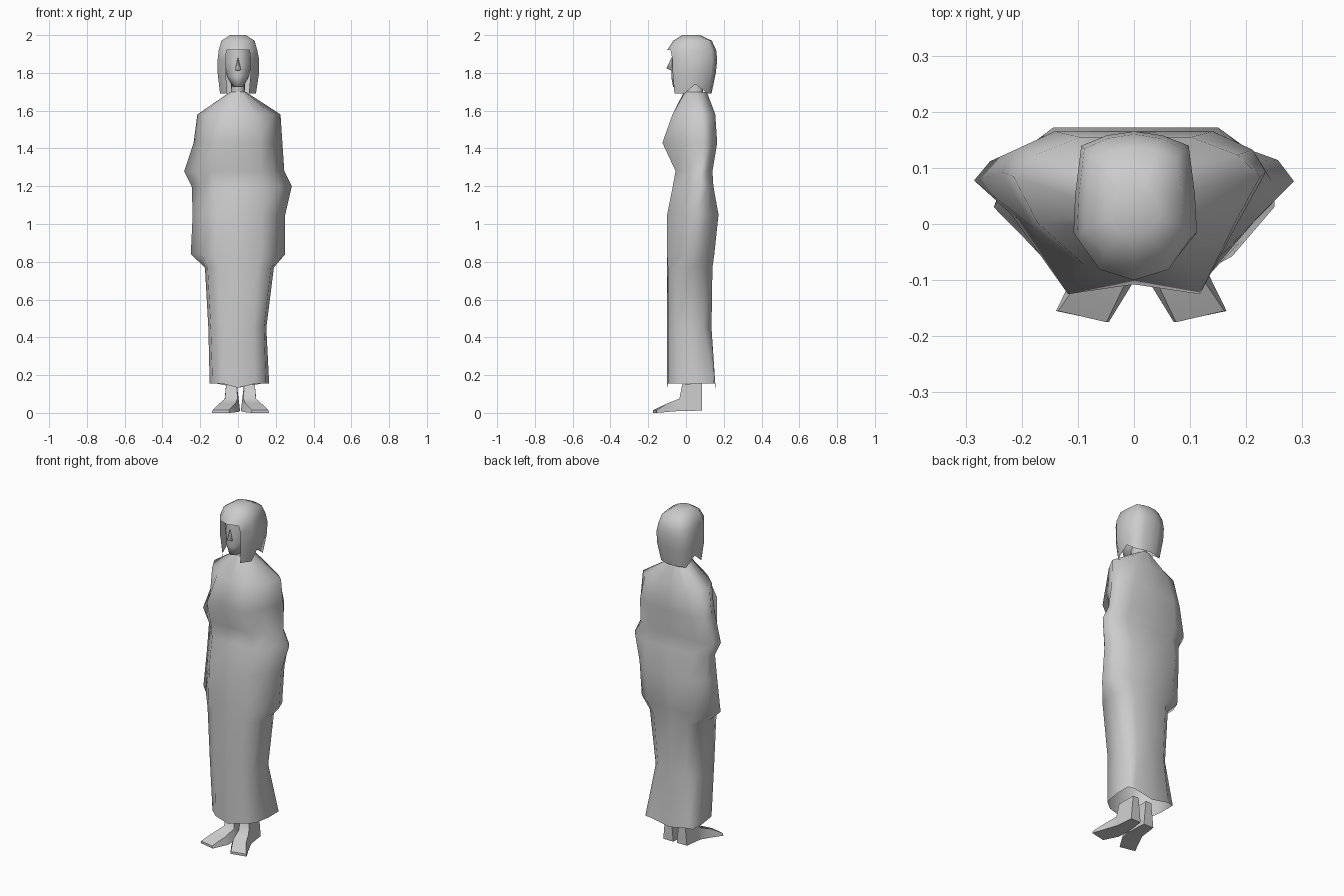
import bpy, bmesh, math

cube = bpy.data.objects.get("Cube")
if cube:
    bpy.data.objects.remove(cube)

grey = bpy.data.materials.new("plain grey")
grey.use_nodes = True
grey.diffuse_color = (0.6, 0.6, 0.6, 1)
grey.node_tree.nodes["Principled BSDF"].inputs["Base Color"].default_value = (0.6, 0.6, 0.6, 1)

# Half sections from front centre to back centre: (side, depth), both -1..1
CLOTH = [(0, -.92), (.5, -1), (.77, -.45), (1, 0), (.9, .55), (.6, 1), (0, 1)]
HEM = [(0, -1), (.55, -.97), (.9, -.66), (1, 0), (1, .93), (.75, 1), (0, 1)]
SKIRT = [(0, -1), (.55, -.97), (.92, -.68), (1, 0), (.9, .6), (.6, 1), (0, 1)]
SHOULDER = [(0, -.9), (.42, -.95), (.8, -.5), (1, 0), (.82, .55), (.45, 1), (0, 1)]
ROUND = [(0, -1), (.45, -.9), (.9, -.45), (1, 0), (.88, .6), (.5, .95), (0, 1)]
BOB = [(0, -1), (.6, -.84), (1, -.35), (.97, .2), (.87, .82), (.45, .95), (0, 1)]


def loft(name, rings, top=True, bottom=True, keep=None, hem=None):
    """Ring: height, right width, left width, front, back, depth fraction of the sides, section."""
    bm = bmesh.new()
    loops = []
    for k, (z, xr, xl, front, back, side, half) in enumerate(rings):
        mid = front + side * (back - front)
        loop = []
        for u, v in half + [(-u, v) for u, v in half[-2:0:-1]]:
            x = u * (xl if u > 0 else xr)
            y = mid + v * ((back - mid) if v > 0 else (mid - front))
            dz = hem(u, v) if hem and k == 0 else 0
            loop.append(bm.verts.new((x, y, z + dz)))
        loops.append(loop)
    n = len(loops[0])
    for k in range(len(loops) - 1):
        for i in range(n):
            j = (i + 1) % n
            if keep is None or keep(k, i):
                bm.faces.new((loops[k][i], loops[k][j], loops[k + 1][j], loops[k + 1][i]))
    if bottom:
        bm.faces.new(loops[0][::-1])
    if top:
        bm.faces.new(loops[-1])
    return finish(name, bm, 80)


def finish(name, bm, angle):
    mesh = bpy.data.meshes.new(name)
    bm.to_mesh(mesh)
    bm.free()
    mesh.materials.append(grey)
    obj = bpy.data.objects.new(name, mesh)
    bpy.context.collection.objects.link(obj)
    bpy.ops.object.select_all(action="DESELECT")
    obj.select_set(True)
    bpy.context.view_layer.objects.active = obj
    bpy.ops.object.shade_smooth_by_angle(angle=math.radians(angle))
    return obj


# Robe with draped sleeves, open at the hem
loft("robe", [
    (.155, .15, .165, -.10, .155, .6, HEM),
    (.45, .157, .15, -.10, .135, .55, SKIRT),
    (.77, .175, .19, -.10, .14, .55, SKIRT),
    (.84, .25, .25, -.10, .15, .52, CLOTH),
    (1.05, .24, .25, -.10, .172, .55, CLOTH),
    (1.20, .245, .285, -.07, .145, .68, CLOTH),
    (1.28, .285, .245, -.055, .14, .68, CLOTH),
    (1.43, .235, .235, -.125, .165, .75, CLOTH),
    (1.58, .215, .225, -.08, .155, .7, SHOULDER),
    (1.70, .04, .04, -.01, .11, .5, ROUND),
], top=False, bottom=False,
    hem=lambda u, v: -.022 if u == 0 else 0)

# Neck
loft("neck", [(1.64, .05, .05, -.01, .10, .5, ROUND), (1.70, .038, .038, -.005, .09, .5, ROUND),
              (1.79, .036, .036, -.02, .08, .5, ROUND)])

# Face with a pointed nose
loft("face", [(1.725, .028, .028, -.068, .04, .5, ROUND), (1.78, .058, .058, -.078, .08, .5, ROUND),
              (1.86, .075, .075, -.075, .10, .5, ROUND), (1.94, .07, .07, -.07, .10, .5, ROUND)])
bm = bmesh.new()
tip, low, high = [bm.verts.new(p) for p in [(0, -.103, 1.825), (0, -.075, 1.81), (0, -.075, 1.885)]]
sides = [bm.verts.new((s * .016, -.072, 1.815)) for s in (-1, 1)]
bm.faces.new((tip, high, sides[0]))
bm.faces.new((tip, sides[1], high))
bm.faces.new((tip, sides[0], low))
bm.faces.new((tip, low, sides[1]))
finish("nose", bm, 80)

# Bobbed hair, with the face opening left out below the fringe
loft("hair", [
    (1.695, .095, .095, -.078, .135, .5, BOB),
    (1.80, .108, .112, -.088, .158, .45, BOB),
    (1.87, .108, .112, -.09, .165, .45, BOB),
    (1.92, .102, .102, -.10, .16, .45, BOB),
    (1.97, .088, .088, -.068, .137, .45, BOB),
    (2.0, .042, .042, -.02, .075, .5, BOB),
], bottom=False, keep=lambda k, i: k > 2 or i not in (0, 11),
    hem=lambda u, v: .045 if abs(u) == .97 else -.005)

# Feet: ankle and wedge-shaped shoe, mirrored about the stance centre
CENTRE = .013
for s, name in ((-1, "right_foot"), (1, "left_foot")):
    bm = bmesh.new()
    # Each station: inner x, outer x, depth, sole height, top height
    stations = [(.012, .078, .085, .012, .16), (.005, .09, -.02, .01, .15),
                (.002, .096, -.035, .01, .075), (.012, .125, -.10, .005, .05),
                (.058, .152, -.165, 0, .014)]
    loops = []
    for inner, outer, y, low, high in stations:
        toe = .02 if y < -.15 else 0
        inset = .014 if high > .04 else .004
        loops.append([bm.verts.new((CENTRE + s * x, yy, z)) for x, yy, z in (
            (inner, y - toe / 2, low), (outer, y + toe / 2, low),
            (outer - inset, y + toe / 2, high), (inner + inset, y - toe / 2, high))])
    for a, b in zip(loops, loops[1:]):
        for i in range(4):
            j = (i + 1) % 4
            bm.faces.new((a[i], a[j], b[j], b[i]))
    bm.faces.new(loops[0])
    bm.faces.new(loops[-1])
    bmesh.ops.recalc_face_normals(bm, faces=bm.faces)
    finish(name, bm, 60)
